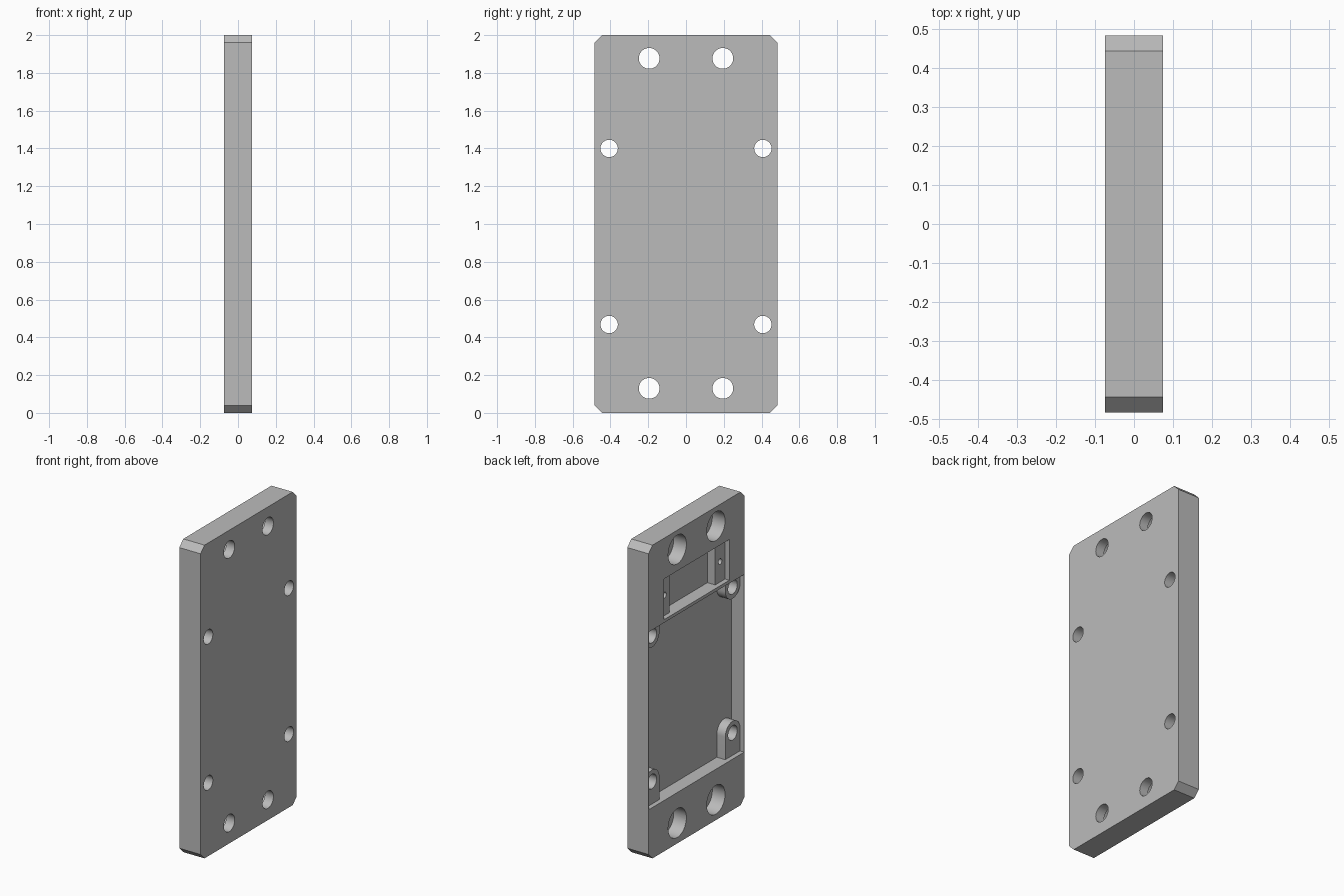
import bpy, bmesh, math

cube = bpy.data.objects.get("Cube")
if cube:
    bpy.data.objects.remove(cube, do_unlink=True)

grey = bpy.data.materials.new("plain_grey")
grey.use_nodes = True
colour = (0.5, 0.5, 0.5, 1)
grey.diffuse_color = colour
grey.node_tree.nodes["Principled BSDF"].inputs["Base Color"].default_value = colour

BACK, FACE = 0.075, -0.075   # plain side and pocketed side
OUT = FACE - 0.05            # cutters start outside the pocketed side
FLOOR = FACE + 0.09          # pocket floor


def prism(name, outline, x0, x1):
    """Extrude a (y, z) outline from x0 to x1."""
    bm = bmesh.new()
    face = bm.faces.new([bm.verts.new((x0, y, z)) for y, z in outline])
    new = bmesh.ops.extrude_face_region(bm, geom=[face])["geom"]
    verts = [v for v in new if isinstance(v, bmesh.types.BMVert)]
    bmesh.ops.translate(bm, verts=verts, vec=(x1 - x0, 0, 0))
    bmesh.ops.recalc_face_normals(bm, faces=bm.faces)
    mesh = bpy.data.meshes.new(name)
    bm.to_mesh(mesh)
    bm.free()
    mesh.materials.append(grey)
    obj = bpy.data.objects.new(name, mesh)
    bpy.context.collection.objects.link(obj)
    return obj


def rect(y0, y1, z0, z1):
    return [(y0, z0), (y1, z0), (y1, z1), (y0, z1)]


def arc(y, z, r, start, end, n):
    steps = [start + (end - start) * i / n for i in range(n + 1)]
    return [(y + r * math.cos(a), z + r * math.sin(a)) for a in steps]


def circle(y, z, r, n=40):
    return arc(y, z, r, 0, math.tau, n)[:-1]


def combine(body, tool, operation):
    tool.hide_render = True
    mod = body.modifiers.new("combine", "BOOLEAN")
    mod.operation, mod.object, mod.solver = operation, tool, "EXACT"
    bpy.ops.object.select_all(action="DESELECT")
    bpy.context.view_layer.objects.active = body
    body.select_set(True)
    bpy.ops.object.modifier_apply(modifier=mod.name)
    bpy.data.objects.remove(tool, do_unlink=True)


# Plate with chamfered corners
w, c, h = 0.485, 0.04, 2.0
plate = prism("mounting_plate",
              [(-w + c, 0), (w - c, 0), (w, c), (w, h - c),
               (w - c, h), (-w + c, h), (-w, h - c), (-w, c)], FACE, BACK)

# Large pocket
low, high = 0.325, 1.46
combine(plate, prism("pocket", rect(-0.48, 0.48, low, high), OUT, FLOOR), "DIFFERENCE")

# Upper pocket with a shallow ledge at each end
combine(plate, prism("upper_ledges", rect(-0.33, 0.33, 1.48, 1.74), OUT, FACE + 0.03), "DIFFERENCE")
combine(plate, prism("upper_pocket", rect(-0.23, 0.23, 1.48, 1.74), OUT, FLOOR - 0.005), "DIFFERENCE")

for side in (-1, 1):
    # Round-ended bosses joined to the pocket's end walls
    y, r = side * 0.407, 0.075
    for z, end, a in ((0.468, low - 0.01, 0), (1.4, high + 0.01, math.pi)):
        outline = arc(y, z, r, a, a + math.pi, 20)
        outline += [(outline[-1][0], end), (outline[0][0], end)]
        combine(plate, prism("boss", outline, FACE + 0.03, FLOOR + 0.02), "UNION")
        combine(plate, prism("boss_hole", circle(y, z, 0.046), OUT, BACK + 0.05), "DIFFERENCE")

    # Counterbored end holes
    for z in (0.13, 1.877):
        y = side * 0.195
        combine(plate, prism("counterbore", circle(y, z, 0.092), OUT, FLOOR), "DIFFERENCE")
        combine(plate, prism("end_hole", circle(y, z, 0.055), OUT, BACK + 0.05), "DIFFERENCE")

    # Small blind holes in the ledges
    combine(plate, prism("ledge_hole", circle(side * 0.28, 1.61, 0.018, 24), OUT, FLOOR), "DIFFERENCE")

plate.select_set(True)
bpy.context.view_layer.objects.active = plate
bpy.ops.object.shade_smooth_by_angle(angle=math.radians(30))
